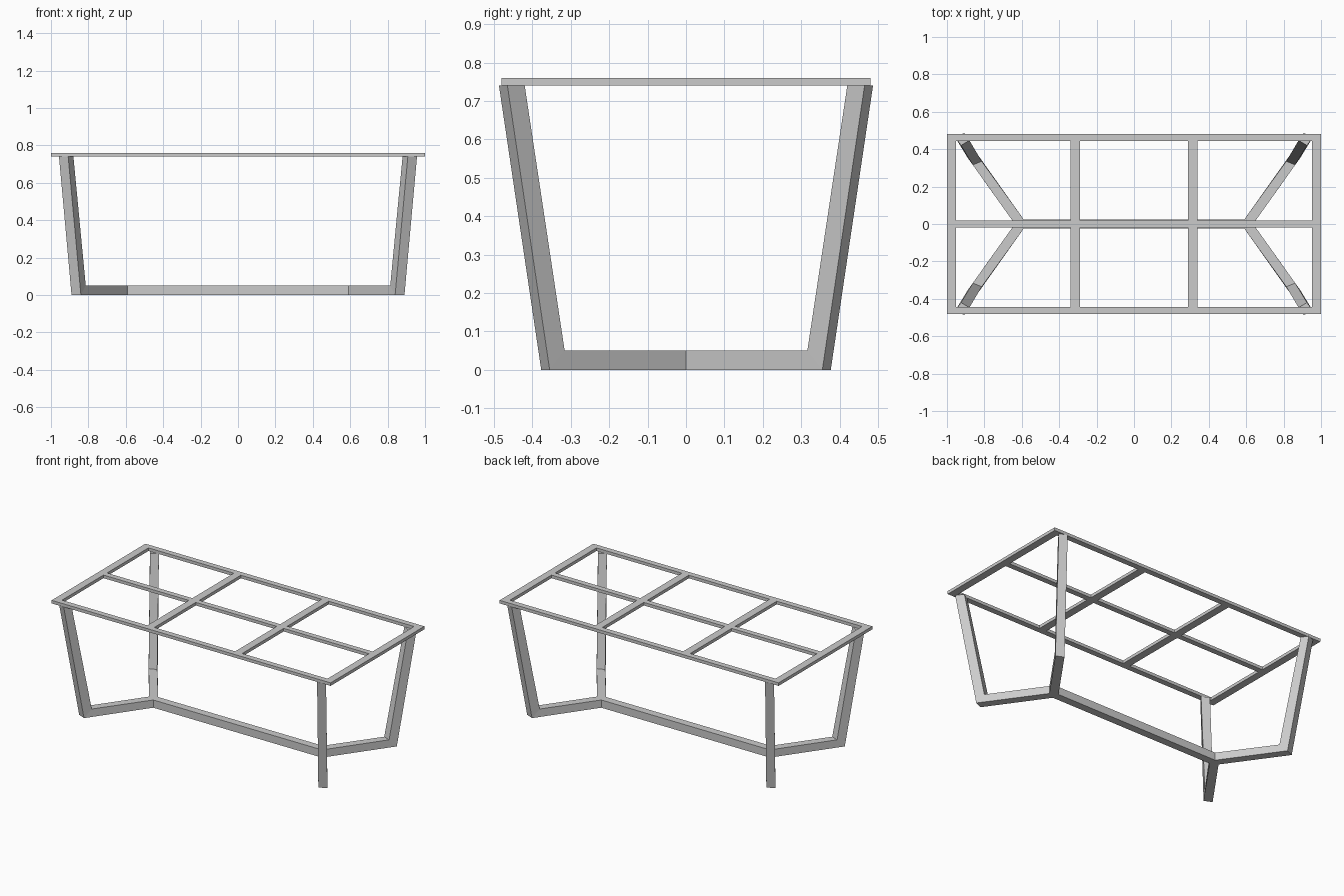
import bpy, bmesh

if "Cube" in bpy.data.objects:
    bpy.data.objects.remove(bpy.data.objects["Cube"])


def make_object(name, bm):
    bmesh.ops.recalc_face_normals(bm, faces=bm.faces)
    mesh = bpy.data.meshes.new(name)
    bm.to_mesh(mesh)
    bm.free()
    obj = bpy.data.objects.new(name, mesh)
    bpy.context.collection.objects.link(obj)
    return obj


# Table top frame: a grid of flat bars with the open cells left out
FRAME_Z, FRAME_H = 0.74, 0.02
xs = [-1, -0.952, -0.34, -0.29, 0.29, 0.34, 0.952, 1]
ys = [-0.48, -0.443, -0.018, 0.018, 0.443, 0.48]
bm = bmesh.new()
grid = [[bm.verts.new((x, y, FRAME_Z)) for y in ys] for x in xs]
for i in range(len(xs) - 1):
    for j in range(len(ys) - 1):
        if i % 2 == 0 or j % 2 == 0:
            bm.faces.new((grid[i][j], grid[i + 1][j],
                          grid[i + 1][j + 1], grid[i][j + 1]))
ext = bmesh.ops.extrude_face_region(bm, geom=bm.faces[:])
top = [v for v in ext["geom"] if isinstance(v, bmesh.types.BMVert)]
bmesh.ops.translate(bm, verts=top, vec=(0, 0, FRAME_H))
make_object("top_frame", bm)

# Base: one quarter (leaning leg, diagonal foot, half spine), mirrored in x and y
BAR = 0.05
# each side: outer bottom, outer top, inner top, inner elbow, joint top, joint bottom
outer = [(-0.89, 0.355, 0), (-0.957, 0.465, FRAME_Z), (-0.925, 0.42, FRAME_Z),
         (-0.862, 0.316, BAR), (-0.637, 0, BAR), (-0.637, 0, 0)]
inner = [(-0.84, 0.377, 0), (-0.908, 0.487, FRAME_Z), (-0.88, 0.447, FRAME_Z),
         (-0.814, 0.335, BAR), (-0.59, 0.025, BAR), (-0.59, 0.025, 0)]
bm = bmesh.new()
a = [bm.verts.new(p) for p in outer]
b = [bm.verts.new(p) for p in inner]
for side in (a, b):
    bm.faces.new(side[0:4])                              # leg side
    bm.faces.new((side[0], side[3], side[4], side[5]))   # foot side
for i in (0, 1, 2, 3, 5):
    k = (i + 1) % 6
    bm.faces.new((a[i], a[k], b[k], b[i]))
# half spine running to the middle
mt, mb, ct, cb = [bm.verts.new(p) for p in
                  ((0, 0.025, BAR), (0, 0.025, 0), (0, 0, BAR), (0, 0, 0))]
bm.faces.new((a[4], b[4], mt, ct))
bm.faces.new((a[5], b[5], mb, cb))
bm.faces.new((b[4], b[5], mb, mt))
base = make_object("leg_base", bm)
mirror = base.modifiers.new("mirror", 'MIRROR')
mirror.use_axis = (True, True, False)
mirror.use_mirror_merge = True
